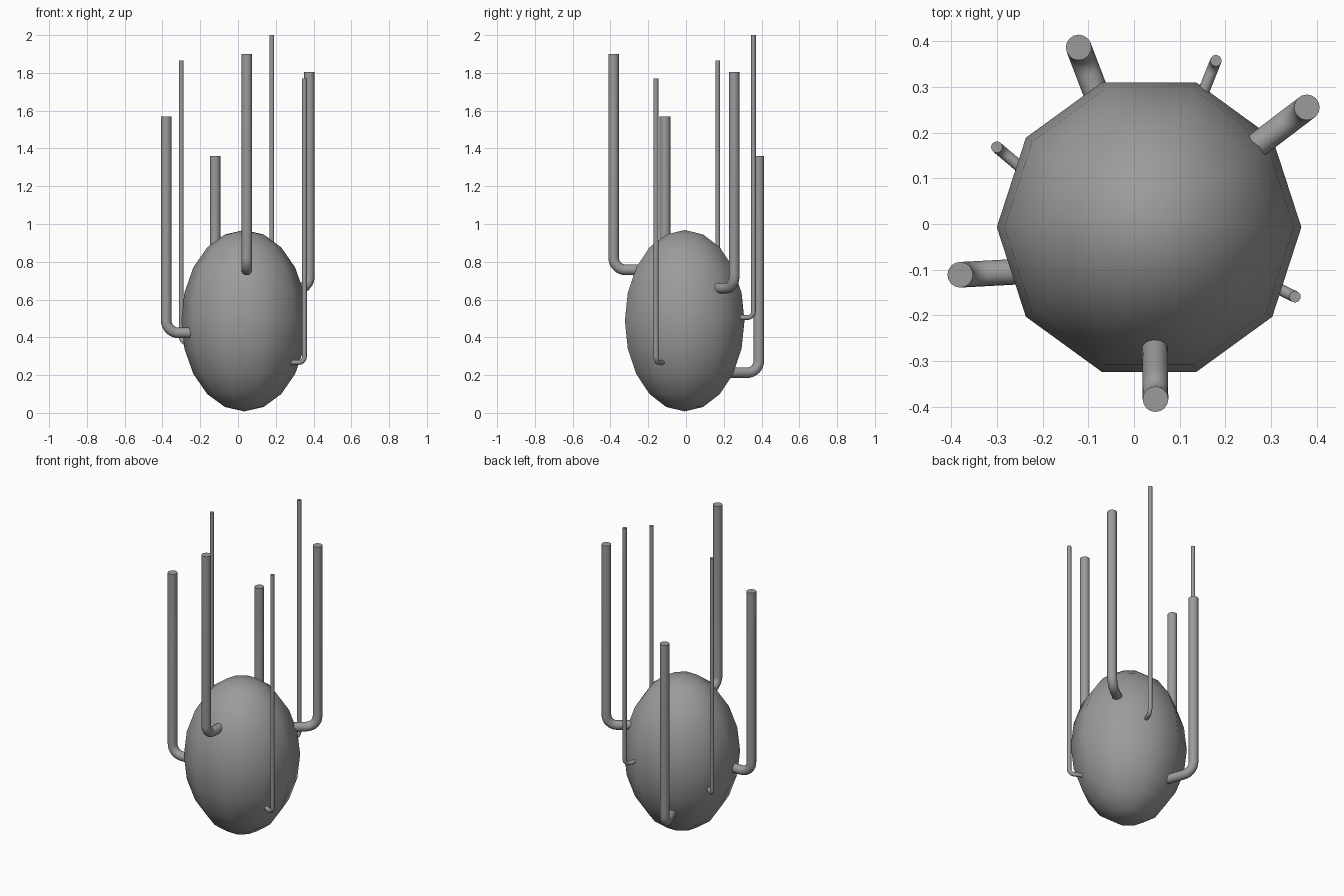
import bpy, bmesh, math
from mathutils import Vector, Matrix

cube = bpy.data.objects.get("Cube")
if cube:
    bpy.data.objects.remove(cube)

grey = bpy.data.materials.new("mid_grey")
grey.use_nodes = True
colour = (0.33, 0.33, 0.33, 1)
grey.diffuse_color = colour
grey.node_tree.nodes["Principled BSDF"].inputs["Base Color"].default_value = colour

CENTRE = Vector((0.033, -0.007, 0.488))
RADIUS, HALF_HEIGHT, SIDES, RINGS = 0.333, 0.48, 10, 10


def make_body():
    # half ellipse spun around the vertical axis
    bm = bmesh.new()
    profile = []
    for i in range(RINGS + 1):
        a = math.pi * i / RINGS
        profile.append(bm.verts.new((RADIUS * math.sin(a), 0, HALF_HEIGHT * math.cos(a))))
    edges = [bm.edges.new(pair) for pair in zip(profile, profile[1:])]
    bmesh.ops.spin(bm, geom=profile + edges, cent=(0, 0, 0), axis=(0, 0, 1),
                   angle=math.tau, steps=SIDES, use_duplicate=False)
    bmesh.ops.remove_doubles(bm, verts=bm.verts, dist=0.001)
    bmesh.ops.recalc_face_normals(bm, faces=bm.faces)
    bmesh.ops.transform(bm, matrix=Matrix.Translation(CENTRE), verts=bm.verts)
    for f in bm.faces:
        f.smooth = True
    mesh = bpy.data.meshes.new("body")
    bm.to_mesh(mesh)
    bm.free()
    mesh.materials.append(grey)
    bpy.context.collection.objects.link(bpy.data.objects.new("body", mesh))


def make_pipe(name, x, y, low, top, inner, radius, bend):
    # upright tube with a rounded elbow that runs into the body
    corner = Vector((x, y, low))
    inward = (Vector((*inner, low)) - corner).normalized()
    up = Vector((0, 0, 1))
    pivot = corner + (inward + up) * bend
    path = [Vector((x, y, top))]
    for i in range(9):
        a = math.pi / 2 * i / 8
        path.append(pivot - inward * bend * math.cos(a) - up * bend * math.sin(a))
    path.append(Vector((*inner, low)))

    curve = bpy.data.curves.new(name, "CURVE")
    curve.dimensions = "3D"
    curve.bevel_depth = radius
    curve.bevel_resolution = 6
    curve.use_fill_caps = True
    spline = curve.splines.new("POLY")
    spline.points.add(len(path) - 1)
    for point, co in zip(spline.points, path):
        point.co = (*co, 1)
    curve.materials.append(grey)
    obj = bpy.data.objects.new(name, curve)
    bpy.context.collection.objects.link(obj)
    bpy.ops.object.select_all(action="DESELECT")
    obj.select_set(True)
    bpy.context.view_layer.objects.active = obj
    bpy.ops.object.convert(target="MESH")
    bpy.ops.object.shade_smooth_by_angle(angle=math.radians(40))


make_body()

# thick pipes
THICK = dict(radius=0.028, bend=0.065)
make_pipe("front_pipe", 0.047, -0.383, 0.757, 1.9, (0.045, -0.2), **THICK)
make_pipe("back_left_pipe", 0.378, 0.255, 0.66, 1.805, (0.22, 0.135), **THICK)
make_pipe("right_pipe", -0.38, -0.111, 0.424, 1.57, (-0.23, -0.103), **THICK)
make_pipe("back_pipe", -0.121, 0.386, 0.213, 1.36, (-0.05, 0.2), **THICK)

# thin pipes
THIN = dict(radius=0.0125, bend=0.032)
make_pipe("thin_back_pipe", 0.179, 0.357, 0.505, 2.0, (0.14, 0.26), **THIN)
make_pipe("thin_right_pipe", -0.3, 0.168, 0.372, 1.865, (-0.22, 0.1), **THIN)
make_pipe("thin_left_pipe", 0.352, -0.159, 0.267, 1.77, (0.24, -0.105), **THIN)
